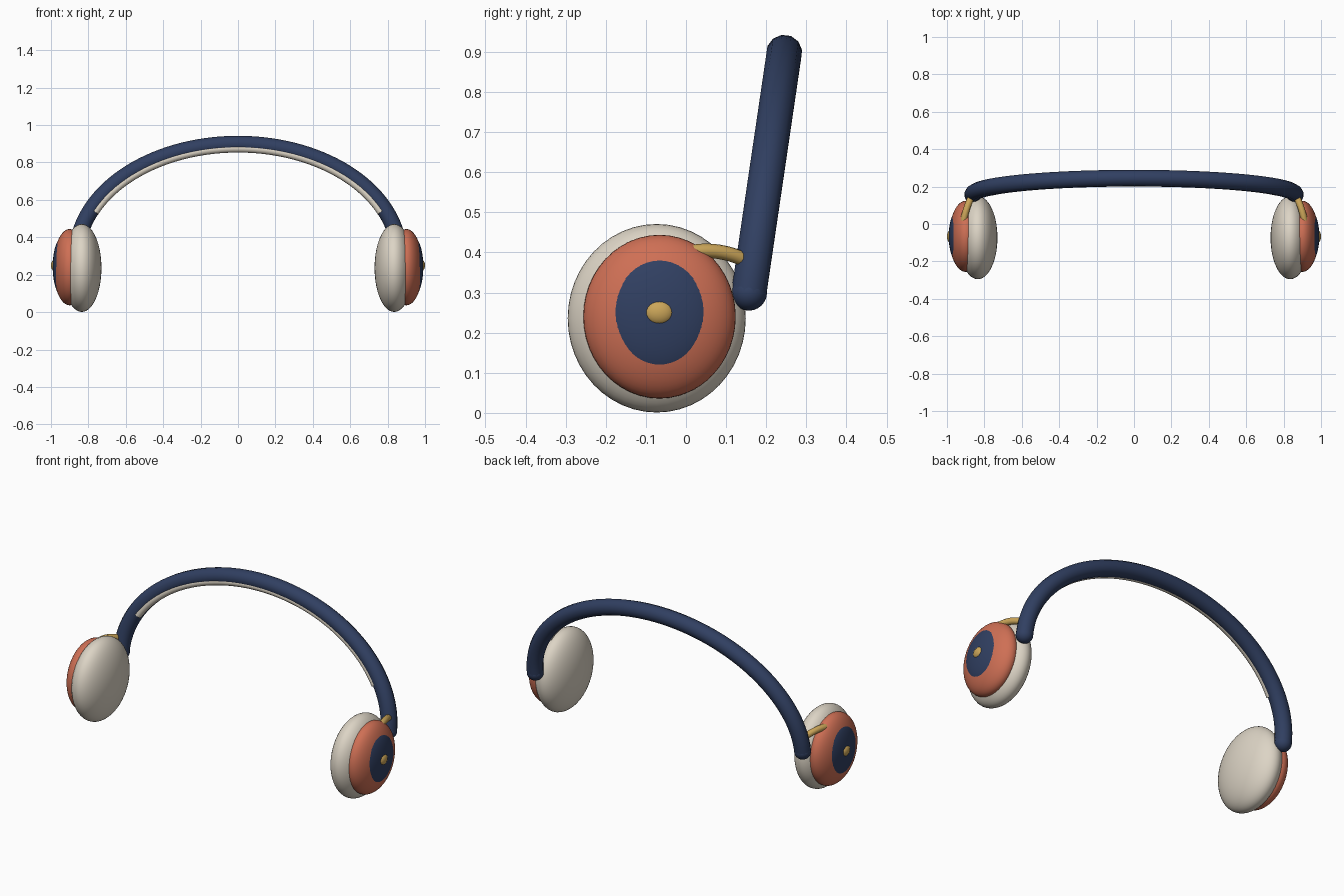
import bpy, bmesh, math
from mathutils import Matrix, Vector

cube = bpy.data.objects.get("Cube")
if cube:
    bpy.data.objects.remove(cube, do_unlink=True)


def make_material(name, rgb):
    mat = bpy.data.materials.new(name)
    mat.use_nodes = True
    mat.diffuse_color = (*rgb, 1)
    bsdf = next(n for n in mat.node_tree.nodes if n.type == 'BSDF_PRINCIPLED')
    bsdf.inputs["Base Color"].default_value = (*rgb, 1)
    return mat


navy = make_material("navy", (0.03, 0.05, 0.12))
cream = make_material("cream", (0.72, 0.66, 0.56))
coral = make_material("coral", (0.62, 0.16, 0.09))
gold = make_material("gold", (0.60, 0.38, 0.10))


def finish(obj, mat):
    obj.data.materials.clear()
    obj.data.materials.append(mat)
    for poly in obj.data.polygons:
        poly.use_smooth = True
    return obj


def ellipsoid(name, center, radii, mat, segments=48, rings=28):
    """Smooth ellipsoid whose poles lie along x."""
    bm = bmesh.new()
    shape = (Matrix.Translation(center) @ Matrix.Diagonal((*radii, 1))
             @ Matrix.Rotation(math.pi / 2, 4, 'Y'))
    bmesh.ops.create_uvsphere(bm, u_segments=segments, v_segments=rings,
                              radius=1, matrix=shape)
    mesh = bpy.data.meshes.new(name)
    bm.to_mesh(mesh)
    bm.free()
    obj = bpy.data.objects.new(name, mesh)
    bpy.context.collection.objects.link(obj)
    return finish(obj, mat)


def tube(name, points, radius, mat, resolution=4):
    """Capped round tube along a path."""
    curve = bpy.data.curves.new(name, 'CURVE')
    curve.dimensions = '3D'
    curve.bevel_depth = radius
    curve.bevel_resolution = resolution
    curve.use_fill_caps = True
    spline = curve.splines.new('POLY')
    spline.points.add(len(points) - 1)
    for point, co in zip(spline.points, points):
        point.co = (*co, 1)
    obj = bpy.data.objects.new(name, curve)
    bpy.context.collection.objects.link(obj)
    bpy.ops.object.select_all(action='DESELECT')
    obj.select_set(True)
    bpy.context.view_layer.objects.active = obj
    bpy.ops.object.convert(target='MESH')
    obj = finish(bpy.context.view_layer.objects.active, mat)
    bpy.ops.object.shade_smooth_by_angle(angle=math.radians(50))
    return obj


def arch(width, height, y, start, steps=64):
    """Half-ellipse path leaning back towards its top."""
    path = []
    for i in range(steps + 1):
        a = math.radians(start + (180 - 2 * start) * i / steps)
        rise = math.sin(a)
        path.append((width * math.cos(a), y + 0.088 * rise, 0.30 + height * rise))
    return path


# Headband and the soft strip under its front edge
tube("headband", arch(0.862, 0.598, 0.157, 0), 0.045, navy)
tube("headband_padding", arch(0.838, 0.575, 0.137, 24), 0.022, cream)

# Ear cups, mirrored left and right
for side, s in (("left", 1), ("right", -1)):
    ellipsoid(side + "_band_tip", (s * 0.862, 0.157, 0.30), (0.045,) * 3, navy, 24, 16)
    ellipsoid(side + "_cushion", (s * 0.835, -0.073, 0.236), (0.105, 0.222, 0.235), cream)
    ellipsoid(side + "_shell", (s * 0.90, -0.066, 0.24), (0.088, 0.19, 0.204), coral)
    ellipsoid(side + "_disc", (s * 0.9406, -0.066, 0.243), (0.05, 0.14, 0.155), navy)
    ellipsoid(side + "_button", (s * 0.98, -0.067, 0.25), (0.02, 0.036, 0.031), gold, 24, 16)

    # Curved arm from the shell to the headband
    a, b, c = (Vector((s * x, y, z)) for x, y, z in
               ((0.912, 0.01, 0.40), (0.90, 0.085, 0.415), (0.862, 0.16, 0.375)))
    ts = [i / 10 for i in range(11)]
    tube(side + "_arm", [a * (1 - t) ** 2 + b * 2 * t * (1 - t) + c * t * t for t in ts],
         0.018, gold)
